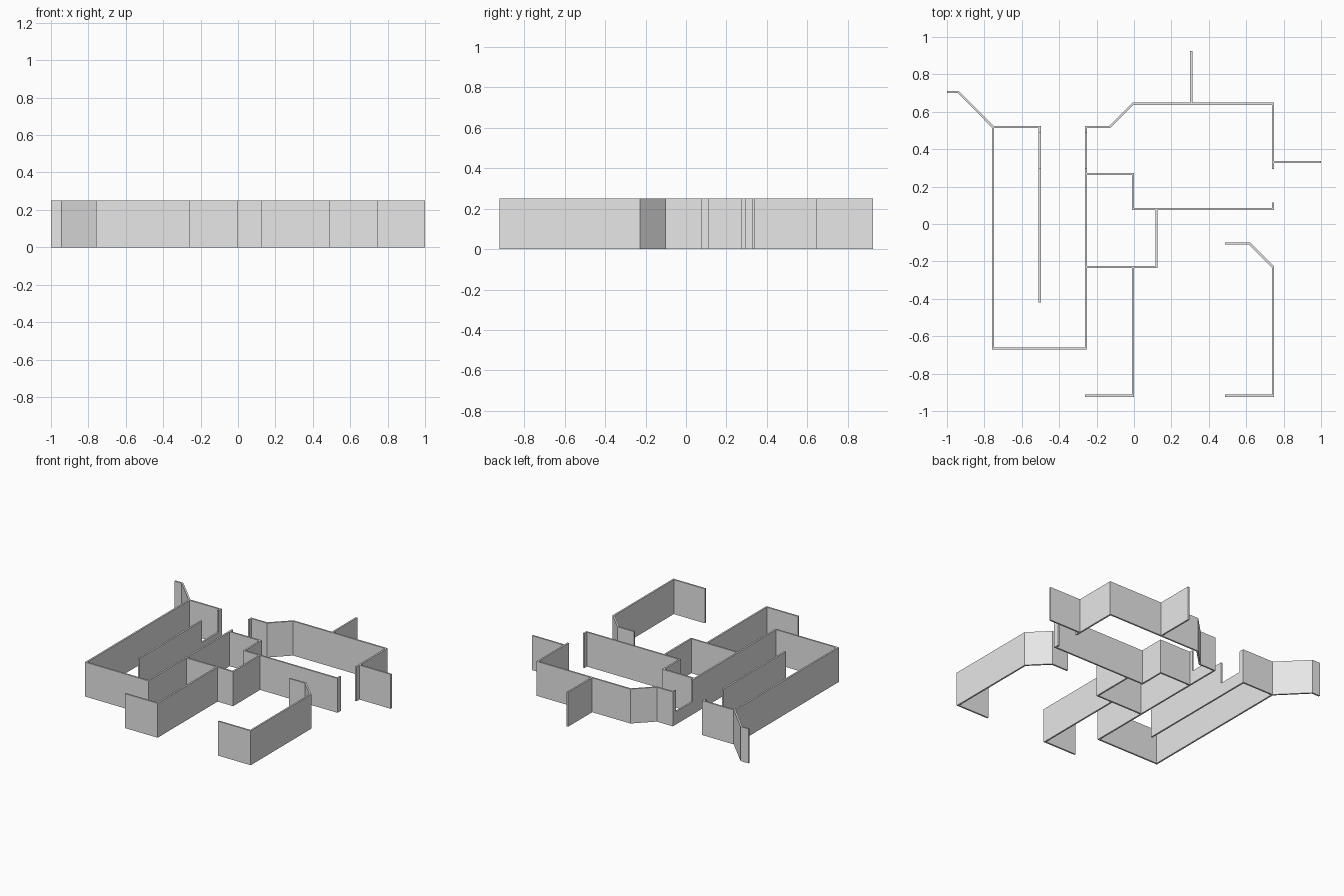
import bpy
import bmesh
from mathutils import Vector

cube = bpy.data.objects.get("Cube")
if cube:
    bpy.data.objects.remove(cube, do_unlink=True)

HEIGHT = 0.25
SILL = 0.093
HALF = 0.006  # half the wall thickness

plaster = bpy.data.materials.new("grey_plaster")
plaster.use_nodes = True
GREY = (0.8, 0.8, 0.8, 1)
plaster.diffuse_color = GREY
plaster.node_tree.nodes["Principled BSDF"].inputs["Base Color"].default_value = GREY


def offsets(points):
    """Mitred half-thickness offset at every point of a path."""
    dirs = [(b - a).normalized() for a, b in zip(points, points[1:])]
    result = []
    for before, after in zip(dirs[:1] + dirs, dirs + dirs[-1:]):
        n1 = Vector((-before.y, before.x))
        n2 = Vector((-after.y, after.x))
        miter = (n1 + n2).normalized()
        result.append(miter * (HALF / miter.dot(n1)))
    return result


def wall(name, path, height=HEIGHT):
    """Upright wall of constant thickness following a plan path."""
    points = [Vector(p) for p in path]
    bm = bmesh.new()
    rings = []
    for p, o in zip(points, offsets(points)):
        corners = ((p + o, 0), (p - o, 0), (p - o, height), (p + o, height))
        rings.append([bm.verts.new((c.x, c.y, z)) for c, z in corners])
    for a, b in zip(rings, rings[1:]):
        for i in range(4):
            j = (i + 1) % 4
            bm.faces.new((a[i], a[j], b[j], b[i]))
    bm.faces.new(rings[0])
    bm.faces.new(rings[-1][::-1])
    bmesh.ops.recalc_face_normals(bm, faces=bm.faces)
    mesh = bpy.data.meshes.new(name)
    bm.to_mesh(mesh)
    bm.free()
    mesh.materials.append(plaster)
    obj = bpy.data.objects.new(name, mesh)
    bpy.context.collection.objects.link(obj)


# Plan grid lines shared by several walls
X_WEST, X_HALL, X_MID, X_CORE, X_EAST = -0.754, -0.504, -0.256, -0.005, 0.743
Y_SOUTH, Y_HALL, Y_BACK, Y_NORTH = -0.918, -0.666, 0.519, 0.643
Y_NOOK, Y_LEDGE, Y_CORE = 0.268, 0.08, -0.23
WIN_LOW, WIN_HIGH = 0.3, 0.49

# Long western hall with its two window openings
wall("west_hall_wall", [(X_HALL, WIN_HIGH), (X_HALL, Y_BACK), (X_WEST, Y_BACK),
                        (X_WEST, Y_HALL), (X_MID, Y_HALL), (X_MID, WIN_LOW)])
wall("hall_divider", [(X_HALL, WIN_LOW), (X_HALL, -0.42)])
for label, x in (("hall", X_HALL), ("middle", X_MID)):
    wall(label + "_window_sill", [(x, WIN_LOW), (x, WIN_HIGH)], SILL)
wall("west_spur", [(-1, 0.706), (-0.94, 0.706), (X_WEST, Y_BACK)])

# Northern room and its outer spurs
wall("north_room_wall", [(X_MID, WIN_HIGH), (X_MID, Y_BACK), (-0.13, Y_BACK),
                         (X_CORE, Y_NORTH), (X_EAST, Y_NORTH), (X_EAST, 0.293)])
wall("north_spur", [(0.306, Y_NORTH), (0.306, 0.925)])
wall("east_spur", [(X_EAST, 0.332), (1, 0.332)])

# Stepped inner partition and small core room
wall("inner_partition", [(X_MID, Y_NOOK), (X_CORE, Y_NOOK), (X_CORE, Y_LEDGE),
                         (X_EAST, Y_LEDGE), (X_EAST, 0.115)])
wall("core_room_wall", [(0.12, Y_LEDGE), (0.12, Y_CORE), (X_MID, Y_CORE)])

# Southern entrance walls
wall("south_west_wall", [(X_CORE, Y_CORE), (X_CORE, Y_SOUTH), (-0.262, Y_SOUTH)])
wall("south_east_wall", [(0.487, Y_SOUTH), (X_EAST, Y_SOUTH), (X_EAST, Y_CORE),
                         (0.617, -0.104), (0.487, -0.104)])
